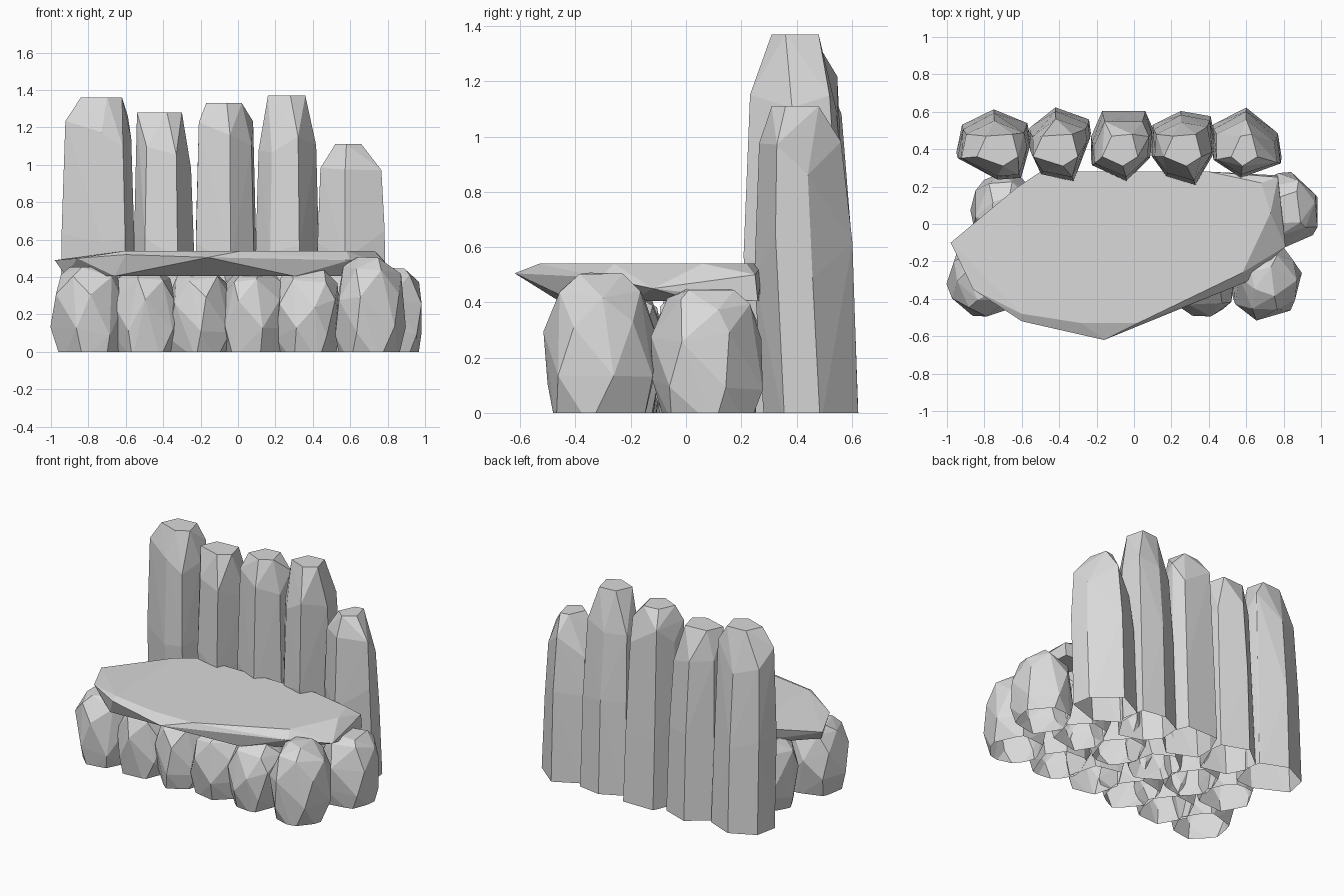
import bpy, bmesh, math, random

cube = bpy.data.objects.get("Cube")
if cube:
    bpy.data.objects.remove(cube, do_unlink=True)

stone = bpy.data.materials.new("pale grey stone")
stone.use_nodes = True
grey = (0.7, 0.7, 0.7, 1)
stone.diffuse_color = grey
stone.node_tree.nodes["Principled BSDF"].inputs["Base Color"].default_value = grey


def hull_stone(name, points):
    """Flat-faced convex stone, trimmed off and left open at the ground."""
    bm = bmesh.new()
    for p in points:
        bm.verts.new(p)
    hull = bmesh.ops.convex_hull(bm, input=bm.verts)
    loose = {v for v in hull["geom_interior"] + hull["geom_unused"]
             if isinstance(v, bmesh.types.BMVert)}
    bmesh.ops.delete(bm, geom=list(loose), context="VERTS")
    bmesh.ops.recalc_face_normals(bm, faces=bm.faces)
    bmesh.ops.bisect_plane(bm, geom=bm.verts[:] + bm.edges[:] + bm.faces[:],
                           plane_co=(0, 0, 0), plane_no=(0, 0, 1), clear_inner=True)
    mesh = bpy.data.meshes.new(name)
    bm.to_mesh(mesh)
    bm.free()
    mesh.materials.append(stone)
    obj = bpy.data.objects.new(name, mesh)
    bpy.context.collection.objects.link(obj)
    return obj


def boulder(name, x, y, rx, ry, top, seed):
    """Blocky rounded rock, broad at the foot, from scattered points on a swollen ball."""
    rng = random.Random(seed)
    pts = []
    turn = rng.uniform(0, 1)
    for lat, count in ((-60, 6), (-18, 6), (18, 6), (50, 6), (76, 4)):
        power = 0.55 if lat > 0 else 0.3
        for i in range(count):
            a = turn + math.tau * (i + rng.uniform(-0.2, 0.2)) / count + lat
            b = math.radians(lat + rng.uniform(-7, 7))
            ring = math.cos(b) ** power * rng.uniform(0.95, 1.04)
            pts.append((x + rx * ring * math.cos(a), y + ry * ring * math.sin(a),
                        top * (0.42 + 0.6 * math.sin(b))))
    return hull_stone(name, pts)


def pillar(name, outline, top, t0, t1, shoulder, seed):
    """Upright stone: an irregular outline, leaning and tapering to a small flat top."""
    rng = random.Random(seed)
    cx = sum(p[0] for p in outline) / len(outline)
    cy = sum(p[1] for p in outline) / len(outline)
    pts = []
    for z, sx, sy, back in ((-0.05, 1, 0.92, 0.02), (0.55, 0.97, 0.96, -0.01),
                            (shoulder, 0.88, 0.8, -0.02)):
        for px, py in outline:
            dz = rng.uniform(-0.1, 0.1) if z > 0 else 0
            pts.append((cx + (px - cx) * sx, cy + back + (py - cy) * sy, z + dz))
    for px, py in ((t0, 0.36), (t0 + 0.05, 0.47), (t1 - 0.03, 0.48),
                   (t1, 0.36), (t1 - 0.08, 0.31)):
        pts.append((px, py, top))
    return hull_stone(name, pts)


# Backrest: five upright stones
pillars = [
    ([(-0.95, 0.36), (-0.73, 0.24), (-0.6, 0.25), (-0.55, 0.43), (-0.57, 0.53),
      (-0.75, 0.61), (-0.92, 0.52)], 1.36, -0.84, -0.62, 1.16),
    ([(-0.56, 0.5), (-0.42, 0.62), (-0.24, 0.55), (-0.23, 0.47), (-0.32, 0.23),
      (-0.5, 0.27), (-0.56, 0.4)], 1.28, -0.54, -0.30, 1.08),
    ([(-0.23, 0.45), (-0.17, 0.6), (0.06, 0.6), (0.1, 0.5), (0.09, 0.36),
      (-0.04, 0.23), (-0.23, 0.32)], 1.33, -0.17, 0.02, 1.14),
    ([(0.1, 0.52), (0.25, 0.6), (0.41, 0.57), (0.44, 0.4), (0.33, 0.21),
      (0.17, 0.26), (0.09, 0.37)], 1.37, 0.16, 0.36, 1.16),
    ([(0.42, 0.52), (0.6, 0.62), (0.77, 0.47), (0.79, 0.33), (0.57, 0.25),
      (0.42, 0.35)], 1.11, 0.52, 0.66, 0.93)]
for i, spec in enumerate(pillars):
    pillar(f"back_pillar_{i + 1}", *spec, seed=20 + i)

# Seat: one slab with an undercut front lip
top_rim = [(-0.62, 0.2), (-0.5, 0.28), (0.4, 0.28), (0.68, 0.22), (0.73, 0.06),
           (0.58, -0.26), (0.02, -0.53), (-0.28, -0.53), (-0.6, -0.48)]
base_rim = [(-0.66, -0.46), (-0.92, -0.17), (-0.6, 0.16), (-0.48, 0.26), (0.5, 0.27),
            (0.77, 0.26), (0.78, 0.04), (0.62, -0.2), (0.3, -0.41)]
lip = [(-0.98, -0.1, 0.49), (-0.86, -0.35, 0.5), (-0.6, -0.52, 0.52),
       (-0.16, -0.62, 0.505), (0.6, -0.31, 0.49), (0.81, -0.12, 0.45),
       (0.77, 0.25, 0.5)]
hull_stone("seat_slab", [(x, y, 0.54) for x, y in top_rim]
           + [(x, y, 0.405) for x, y in base_rim] + lip)

# Base: front and rear rows of overlapping boulders under the slab
for i, (x, y, rx, ry, top) in enumerate([
        (-0.80, -0.30, 0.20, 0.21, 0.46), (-0.50, -0.28, 0.19, 0.22, 0.44),
        (-0.21, -0.28, 0.19, 0.22, 0.44), (0.08, -0.28, 0.19, 0.22, 0.44),
        (0.37, -0.29, 0.19, 0.22, 0.44), (0.70, -0.31, 0.20, 0.21, 0.50)]):
    boulder(f"front_boulder_{i + 1}", x, y, rx, ry, top, 40 + i)
for i, x in enumerate((-0.69, -0.40, -0.10, 0.20, 0.50, 0.81)):
    boulder(f"rear_boulder_{i + 1}", x, 0.08, 0.19, 0.21, 0.45, 60 + i)
